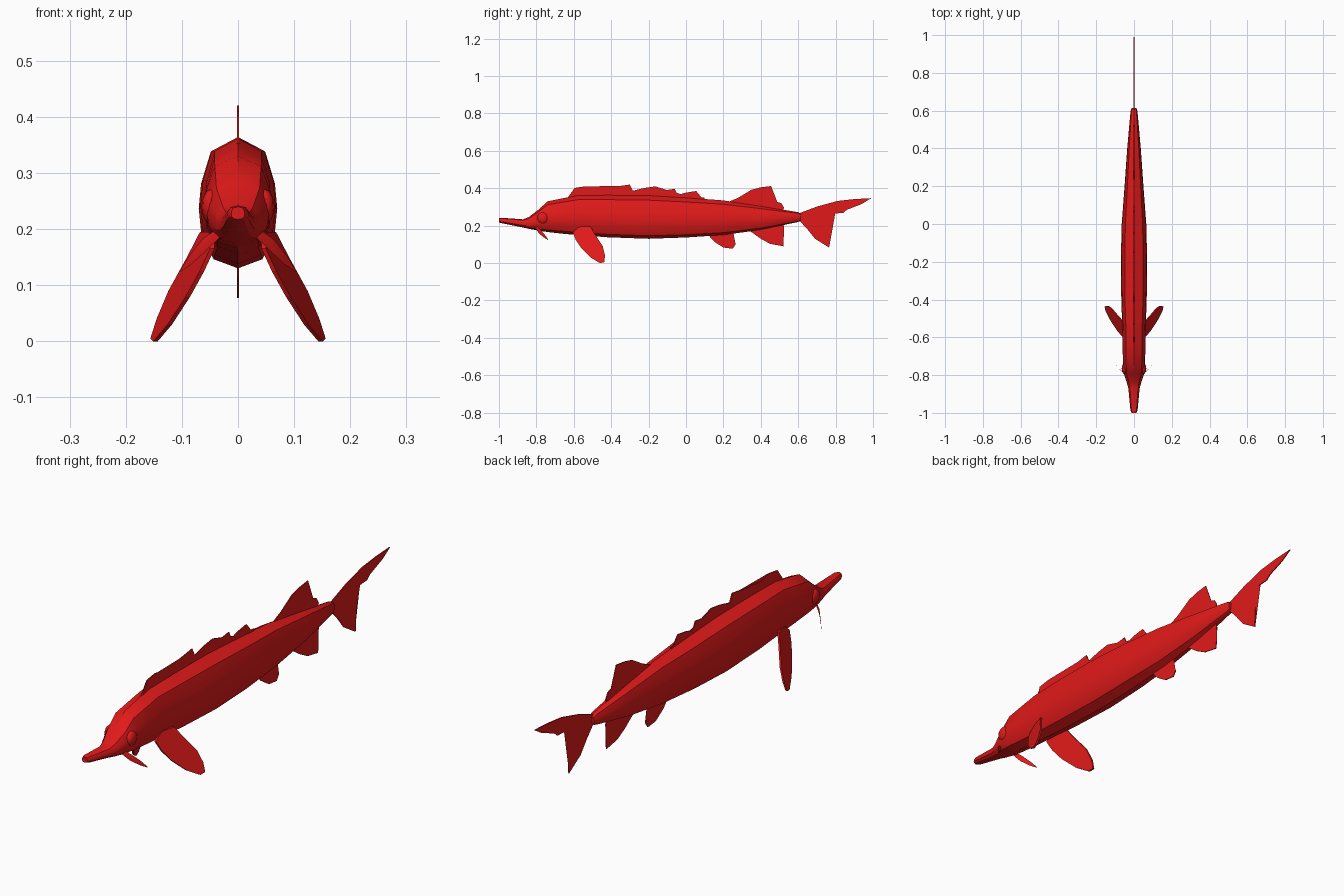
import bpy, bmesh, math
from mathutils import Vector

if "Cube" in bpy.data.objects:
    bpy.data.objects.remove(bpy.data.objects["Cube"])

red = bpy.data.materials.new("red")
red.diffuse_color = (0.75, 0.01, 0.01, 1)
red.use_nodes = True
red.node_tree.nodes["Principled BSDF"].inputs["Base Color"].default_value = red.diffuse_color


def make(name, bm, smooth=None):
    bmesh.ops.recalc_face_normals(bm, faces=bm.faces)
    me = bpy.data.meshes.new(name)
    bm.to_mesh(me)
    bm.free()
    ob = bpy.data.objects.new(name, me)
    bpy.context.collection.objects.link(ob)
    me.materials.append(red)
    if smooth:
        bpy.ops.object.select_all(action='DESELECT')
        ob.select_set(True)
        bpy.context.view_layer.objects.active = ob
        bpy.ops.object.shade_smooth_by_angle(angle=math.radians(smooth))
    return ob


def loft(name, rings, smooth=None):
    bm = bmesh.new()
    vr = [[bm.verts.new(p) for p in r] for r in rings]
    n = len(vr[0])
    for a, b in zip(vr, vr[1:]):
        for i in range(n):
            bm.faces.new((a[i], a[(i + 1) % n], b[(i + 1) % n], b[i]))
    bm.faces.new(vr[0])
    bm.faces.new(vr[-1])
    return make(name, bm, smooth)


def fin(name, outline, x_of=lambda y, z: 0.0, t=0.002):
    """Thin plate from a (y, z) outline, placed at x_of(y, z)."""
    bm = bmesh.new()
    a = [bm.verts.new((x_of(y, z) - t, y, z)) for y, z in outline]
    b = [bm.verts.new((x_of(y, z) + t, y, z)) for y, z in outline]
    n = len(a)
    bm.faces.new(a)
    bm.faces.new(b[::-1])
    for i in range(n):
        bm.faces.new((a[i], b[i], b[(i + 1) % n], a[(i + 1) % n]))
    bmesh.ops.triangulate(bm, faces=[f for f in bm.faces if len(f.verts) > 4])
    return make(name, bm)


# Body with snout: (y, top, bottom, half width)
stations = [(-1.0, .24, .217, .012), (-.985, .242, .213, .019), (-.87, .234, .19, .03),
            (-.84, .246, .183, .038), (-.79, .285, .174, .055), (-.74, .33, .166, .059),
            (-.65, .348, .156, .06), (-.58, .362, .15, .06), (-.42, .364, .138, .067),
            (-.2, .362, .13, .07), (0, .35, .137, .065), (.2, .335, .15, .05),
            (.4, .305, .178, .036), (.6, .272, .22, .018), (.615, .262, .23, .012)]
half = [(0, 1), (.7, .78), (.94, .3), (1, -.08), (.93, -.5), (.62, -.86), (0, -1)]
section = half + [(-x, t) for x, t in half[-2:0:-1]]
loft("body", [[(x * w, y, (a + b) / 2 + t * (a - b) / 2) for x, t in section]
              for y, a, b, w in stations], 30)

# Row of back plates, each rising slowly and dropping sharply
ridge = [(-.64, .34), (-.6, .38)]
for y, z in [(-.54, .41), (-.42, .405), (-.3, .42), (-.165, .41), (-.06, .397), (.055, .385)]:
    ridge += [(y - .055, z - .008), (y, z), (y + .016, z - .033)]
ridge += [(.1, .35), (.1, .33), (-.3, .34)]
fin("back_plates", ridge)

# Fins on the centre line
fin("dorsal_fin", [(.21, .32), (.28, .35), (.35, .392), (.4, .405), (.455, .412), (.435, .36),
                   (.46, .335), (.51, .32), (.525, .295), (.51, .27), (.3, .29)])
fin("pelvic_fin", [(.11, .16), (.15, .115), (.2, .083), (.25, .077), (.265, .1), (.235, .115),
                   (.23, .14), (.25, .18)])
fin("anal_fin", [(.33, .18), (.4, .13), (.45, .103), (.52, .09), (.522, .12), (.495, .14),
                 (.49, .165), (.525, .185), (.52, .22)])
fin("tail_fin", [(.59, .26), (.62, .272), (.7, .302), (.81, .332), (.9, .342), (.99, .347),
                 (.94, .316), (.86, .285), (.84, .268), (.79, .265), (.77, .235), (.735, .225),
                 (.77, .17), (.765, .083), (.69, .13), (.65, .18), (.61, .223), (.59, .23)])

pectoral = [(-.605, .165), (-.57, .195), (-.51, .195), (-.485, .15), (-.445, .09), (-.433, .04),
            (-.437, .005), (-.46, 0), (-.51, .03), (-.56, .08), (-.59, .125)]
for s, side in ((1, "right"), (-1, "left")):
    # Paired side fins, sloping outward
    fin("pectoral_fin_" + side, pectoral,
        lambda y, z: s * (.05 + .35 * (.2 - z) + .3 * (y + .55)), .004)

    # Whisker
    path = [((.02, -.81, .205), .007), ((.06, -.785, .172), .013),
            ((.085, -.758, .145), .009), ((.102, -.738, .126), .002)]
    rings = []
    for (x, y, z), r in path:
        rings.append([(s * (x + .4 * r * math.cos(k * math.pi / 3)),
                       y + .5 * r * math.cos(k * math.pi / 3),
                       z + r * math.sin(k * math.pi / 3)) for k in range(6)])
    loft("whisker_" + side, rings, 30)

    # Eye
    bm = bmesh.new()
    bmesh.ops.create_uvsphere(bm, u_segments=12, v_segments=8, radius=.031)
    for v in bm.verts:
        v.co = Vector((v.co.x * .55 + s * .048, v.co.y - .765, v.co.z + .24))
    make("eye_" + side, bm, 40)
